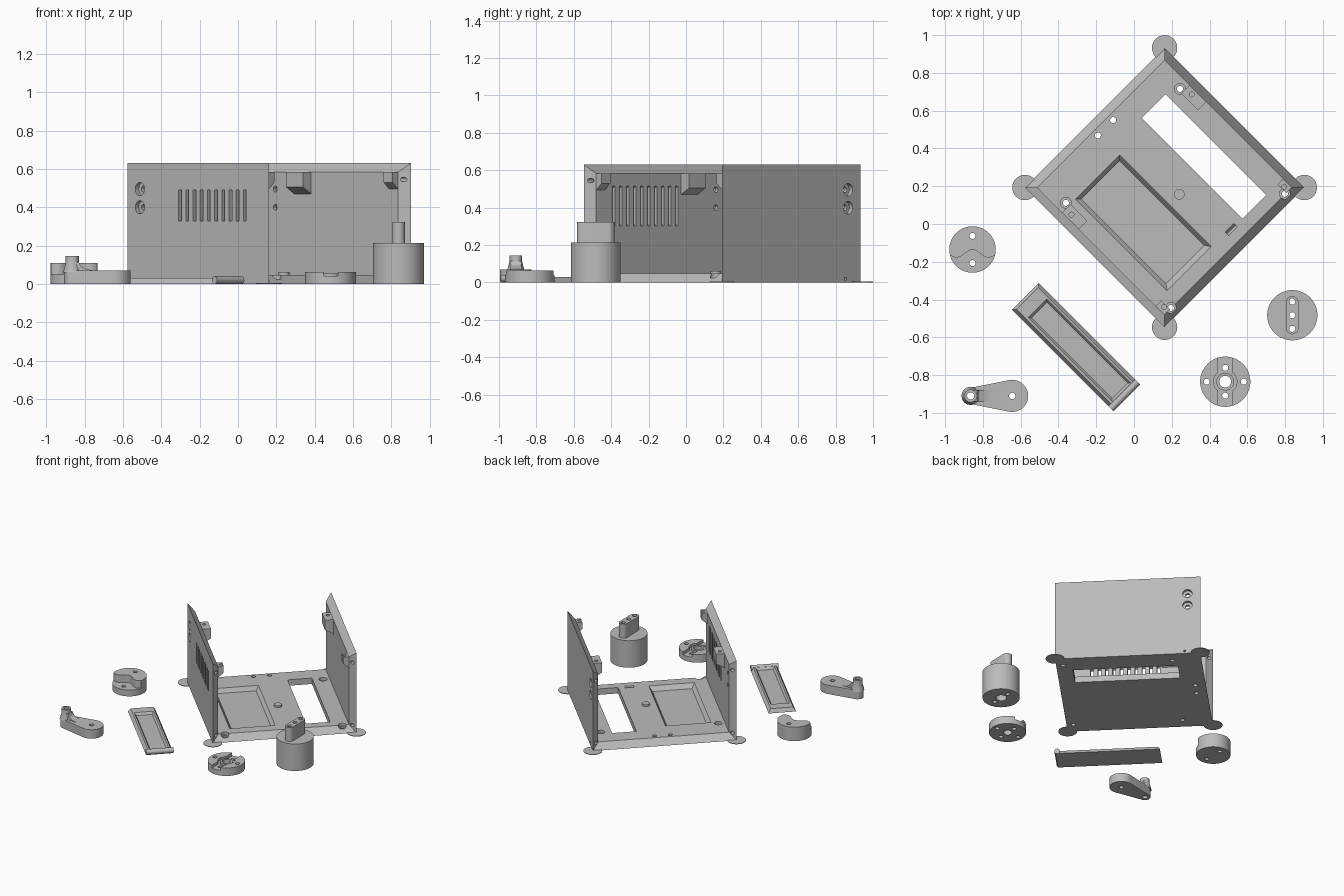
import bpy, bmesh, math
from mathutils import Matrix, Vector

cube = bpy.data.objects.get("Cube")
if cube:
    bpy.data.objects.remove(cube)

grey = bpy.data.materials.new("plain grey")
grey.use_nodes = True
COLOUR = (0.5, 0.5, 0.5, 1)
grey.diffuse_color = COLOUR
grey.node_tree.nodes["Principled BSDF"].inputs["Base Color"].default_value = COLOUR

AXES = {"z": Matrix(), "x": Matrix.Rotation(math.pi / 2, 4, "Y"),
        "y": Matrix.Rotation(-math.pi / 2, 4, "X")}
parts = []


def place(x, y):
    """Frame turned 45 degrees: local x runs along the walls, local y across."""
    return Matrix.Translation((x, y, 0)) @ Matrix.Rotation(-math.pi / 4, 4, "Z")


def finish(name, bm, frame):
    bmesh.ops.recalc_face_normals(bm, faces=bm.faces)
    bm.transform(frame)
    mesh = bpy.data.meshes.new(name)
    bm.to_mesh(mesh)
    bm.free()
    mesh.materials.append(grey)
    obj = bpy.data.objects.new(name, mesh)
    bpy.context.collection.objects.link(obj)
    parts.append(obj)
    return obj


def loft(name, ring_a, ring_b, frame=Matrix()):
    bm = bmesh.new()
    a, b = [[bm.verts.new(p) for p in ring] for ring in (ring_a, ring_b)]
    bm.faces.new(a)
    bm.faces.new(b)
    for i in range(len(a)):
        j = (i + 1) % len(a)
        bm.faces.new((a[i], a[j], b[j], b[i]))
    return finish(name, bm, frame)


def prism(name, outline, z0, z1, frame=Matrix()):
    return loft(name, [(x, y, z0) for x, y in outline], [(x, y, z1) for x, y in outline], frame)


def rect_z(x0, x1, y0, y1, z):
    return [(x0, y0, z), (x1, y0, z), (x1, y1, z), (x0, y1, z)]


def rect_y(x0, x1, z0, z1, y):
    return [(x0, y, z0), (x1, y, z0), (x1, y, z1), (x0, y, z1)]


def box(name, x0, x1, y0, y1, z0, z1, frame=Matrix()):
    return loft(name, rect_z(x0, x1, y0, y1, z0), rect_z(x0, x1, y0, y1, z1), frame)


def rod(name, start, length, r0, r1=None, axis="z", frame=Matrix(), sides=48):
    bm = bmesh.new()
    move = Matrix.Translation(start) @ AXES[axis] @ Matrix.Translation((0, 0, length / 2))
    bmesh.ops.create_cone(bm, cap_ends=True, segments=sides, radius1=r0,
                          radius2=r0 if r1 is None else r1, depth=length, matrix=move)
    return finish(name, bm, frame)


def boolean(obj, tools, operation="DIFFERENCE"):
    bpy.context.view_layer.objects.active = obj
    for tool in tools:
        mod = obj.modifiers.new("cut", "BOOLEAN")
        mod.operation, mod.solver, mod.object = operation, "EXACT", tool
        bpy.ops.object.modifier_apply(modifier=mod.name)
        parts.remove(tool)
        bpy.data.objects.remove(tool)


def capsule(x0, r0, x1, r1, n=20):
    """Outline around a circle at x0 and a smaller or equal one at x1 < x0."""
    t = math.pi - math.acos((r0 - r1) / (x0 - x1))
    big = [(x0 + r0 * math.cos(a), r0 * math.sin(a))
           for a in (-t + 2 * t * i / n for i in range(n + 1))]
    small = [(x1 + r1 * math.cos(a), r1 * math.sin(a))
             for a in (t + 2 * (math.pi - t) * i / n for i in range(n + 1))]
    return big + small


# Housing: mitred floor and two mitred walls
H, T, TOP = 0.523, 0.047, 0.63
I = H - T
case = place(0.162, 0.193)
floor = loft("case_floor", rect_z(-H, H, -H, H, 0), rect_z(-I, I, -I, I, T), case)
cuts = [box("window", -0.346, 0.409, 0.175, 0.352, -0.1, 0.1, case),
        loft("recess", rect_z(-0.27, 0.365, -0.355, -0.068, 0.015),
             rect_z(-0.291, 0.397, -0.378, -0.046, T + 0.001), case)]
for x in (-0.312, 0.474):
    for y in (-0.427, 0.427):
        cuts += [rod("bore", (x, y, 0.025), 0.1, 0.029, frame=case),
                 rod("hole", (x, y, -0.1), 0.2, 0.016, frame=case)]
for y in (0.06, -0.055):
    cuts.append(rod("hole", (-0.445, y, -0.1), 0.2, 0.016, frame=case))
cuts.append(loft("groove", [(0.387, 0.06, 0.06), (0.427, 0.06, 0.06), (0.407, 0.06, 0.02)],
                 [(0.387, 0.125, 0.06), (0.427, 0.125, 0.06), (0.407, 0.125, 0.02)], case))
boolean(floor, cuts)
rod("floor_peg", (0.08, 0.03, 0.04), 0.022, 0.028, frame=case)

for side, label in ((-1, "left"), (1, "right")):
    wall = loft(label + "_wall", rect_y(-H, H, 0, TOP, side * H),
                rect_y(-I, I, T, TOP - T, side * I), case)
    cuts = []
    for z in (0.4, 0.495):
        cuts += [rod("hole", (-0.43, side * H - 0.1, z), 0.2, 0.015, axis="y", frame=case),
                 rod("sink", (-0.43, side * H - 0.025, z), 0.05, *((0.034, 0.034)),
                     axis="y", frame=case)]
    # Screw holes in the mitred ends
    for x in (-H, H - 0.06):
        for z in (0.05, 0.545):
            cuts.append(rod("hole", (x, side * (I + 0.021), z), 0.06, 0.012, axis="x", frame=case))
    if side < 0:
        for i in range(10):
            x = -0.144 + i * 0.053
            cuts.append(loft("slot", rect_y(x, x + 0.021, 0.335, 0.485, -H - 0.01),
                             rect_y(x, x + 0.021, 0.295, 0.52, -I + 0.01), case))
    else:
        cuts.append(rod("pin", (-0.41, I, 0.02), 0.1, 0.008, axis="y", frame=case))
    boolean(wall, cuts)
    # Corner lugs with sloped undersides
    for x0, x1, inner, low in ((-0.29, -0.165, 0.415, 0.47), (0.41, I, 0.435, 0.495)):
        section = [(I, low), (inner, low + 0.035), (inner, TOP - T), (I, TOP - T)]
        lug = loft(label + "_wall_lug", [(x0, side * y, z) for y, z in section],
                   [(x1, side * y, z) for y, z in section], case)
        middle = -0.247 if x0 < 0 else 0.445
        boolean(lug, [rod("hole", (middle, side * 0.45, 0.53), 0.1, 0.013, frame=case)])

# Thin round pads under the corners
for x in (-H, H):
    for y in (-H, H):
        rod("corner_pad", (x, y, 0), 0.004, 0.067, frame=case)

# Sliding cover
slide = place(-0.31, -0.648)
cover = loft("cover_panel", rect_z(-0.375, 0.375, -0.1, 0.1, 0),
             rect_z(-0.36, 0.375, -0.082, 0.082, 0.03), slide)
boolean(cover, [loft("recess", rect_z(-0.272, 0.332, -0.058, 0.058, 0.012),
                     rect_z(-0.286, 0.346, -0.07, 0.07, 0.031), slide)])
rod("cover_grip", (0.365, -0.1, 0.02), 0.2, 0.02, axis="y", frame=slide)

# Half-step disc
spot = Matrix.Translation((-0.855, -0.135, 0))
disc = rod("stepped_disc", (0, 0, 0), 0.11, 0.123, frame=spot, sides=64)
wave = [(-0.13 + i * 0.01, -0.022 + 0.021 * math.cos(2 * math.pi * (i - 13) / 17))
        for i in range(27)]
boolean(disc, [prism("step", wave + [(0.13, -0.2), (-0.13, -0.2)], 0.05, 0.2, spot)]
        + [rod("hole", (0, y, -0.1), 0.3, 0.016, frame=spot) for y in (0.072, -0.072)])

# Crank arm with hollow post
spot = Matrix.Translation((-0.645, -0.91, 0))
crank = prism("crank_arm", capsule(0, 0.085, -0.22, 0.042), 0, 0.07, spot)
fillet = [(-0.22, 0.06), (-0.22, 0.115), (-0.187, 0.115), (-0.175, 0.092), (-0.15, 0.078), (-0.11, 0.07), (-0.11, 0.06)]
boolean(crank, [loft("fillet", [(x, -0.03, z) for x, z in fillet],
                     [(x, 0.03, z) for x, z in fillet], spot),
                rod("flare", (-0.22, 0, 0.06), 0.05, 0.048, 0.034, frame=spot),
                rod("post", (-0.22, 0, 0.06), 0.085, 0.034, frame=spot)], "UNION")
boolean(crank, [rod("hole", (0, 0, -0.1), 0.3, 0.017, frame=spot),
                rod("hole", (-0.22, 0, -0.1), 0.3, 0.019, frame=spot)])

# Slotted hub
spot = Matrix.Translation((0.483, -0.835, 0))
hub = rod("slotted_hub", (0, 0, 0), 0.063, 0.133, frame=spot, sides=64)
boolean(hub, [box("slot", -0.038, 0.038, -0.2, 0.2, 0.04, 0.1, spot),
              rod("pocket", (0, 0, 0.04), 0.1, 0.062, frame=spot)])
boolean(hub, [rod("boss", (0, 0, 0.02), 0.035, 0.047, frame=spot)], "UNION")
boolean(hub, [rod("bore", (0, 0, -0.1), 0.3, 0.031, frame=spot)]
        + [rod("hole", (x, y, -0.1), 0.3, 0.016, frame=spot)
           for x, y in ((0.098, 0), (-0.098, 0), (0, 0.074), (0, -0.074))])

# Tall knob with drilled tab
spot = Matrix.Translation((0.838, -0.483, 0))
knob = rod("knob_body", (0, 0, 0), 0.213, 0.133, frame=spot, sides=64)
tab = [(-y, x) for x, y in capsule(0.068, 0.033, -0.068, 0.033)]
boolean(knob, [prism("tab", tab, 0.15, 0.323, spot)], "UNION")
boolean(knob, [rod("hole", (0, y, -0.1), 0.6, 0.016, frame=spot) for y in (-0.072, 0, 0.072)]
        + [rod("bore", (0, 0, -0.1), 0.15, 0.04, frame=spot)])

bpy.ops.object.select_all(action="DESELECT")
for obj in parts:
    obj.select_set(True)
bpy.context.view_layer.objects.active = parts[0]
bpy.ops.object.shade_smooth_by_angle(angle=math.radians(30))
